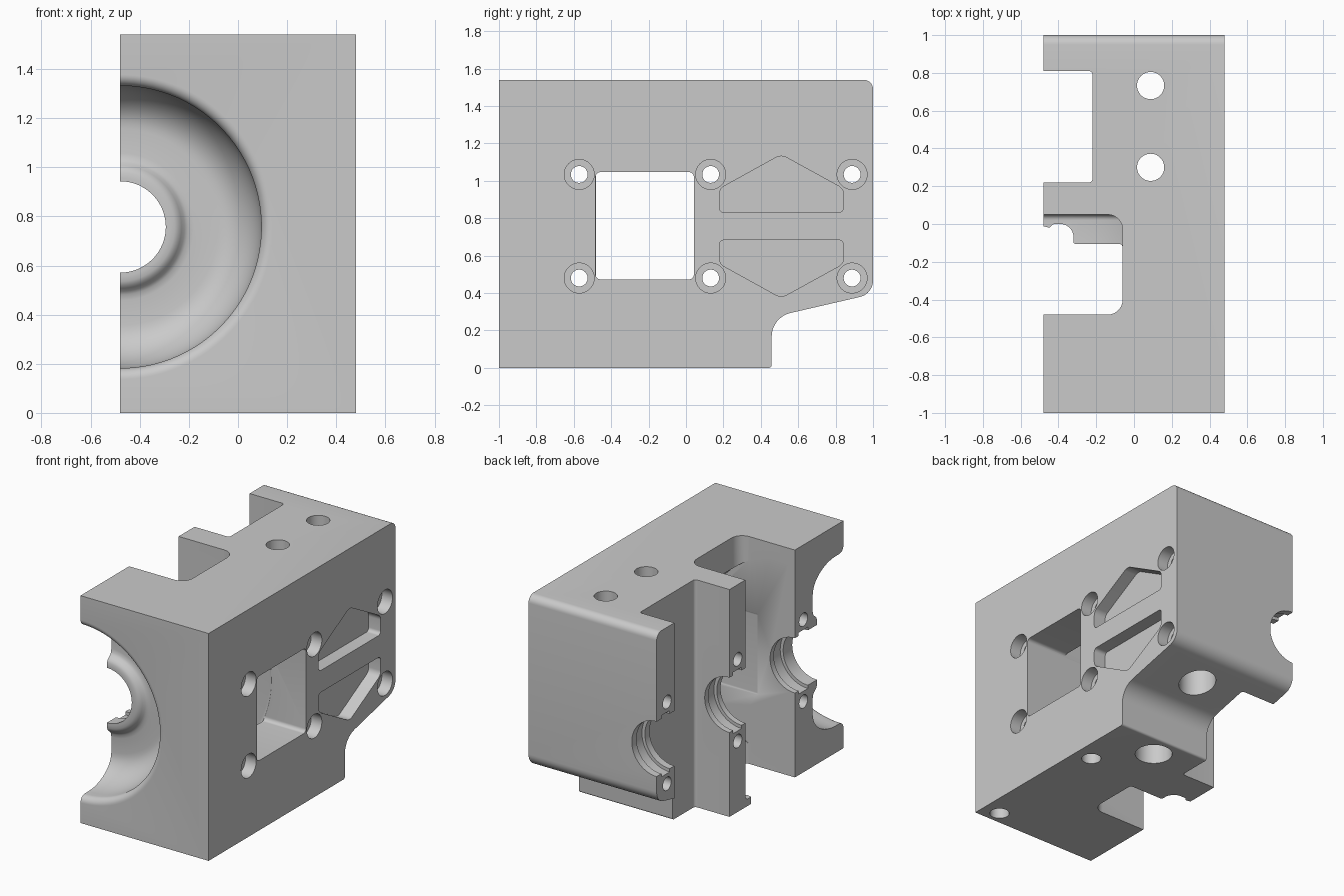
import bpy, bmesh, math
from mathutils import Vector

if "Cube" in bpy.data.objects:
    bpy.data.objects.remove(bpy.data.objects["Cube"])

CX, CZ = -0.48, 0.757      # shaft axis, lying on the split face


def round_poly(corners, seg=8):
    """Corners are (u, v, radius); returns the outline with filleted corners."""
    out = []
    n = len(corners)
    for i, (u, v, r) in enumerate(corners):
        p = Vector((u, v))
        if r == 0:
            out.append(p)
            continue
        a = (Vector(corners[i - 1][:2]) - p).normalized()
        b = (Vector(corners[(i + 1) % n][:2]) - p).normalized()
        half = a.angle(b) / 2
        c = p + (a + b).normalized() * (r / math.sin(half))
        s = p + a * (r / math.tan(half)) - c
        e = p + b * (r / math.tan(half)) - c
        turn = math.atan2(s.x * e.y - s.y * e.x, s.dot(e))
        for k in range(seg + 1):
            t = turn * k / seg
            out.append(c + Vector((s.x * math.cos(t) - s.y * math.sin(t),
                                   s.x * math.sin(t) + s.y * math.cos(t))))
    return out


def circle(u, v, r, n=48):
    return [(u + r * math.cos(2 * math.pi * i / n),
             v + r * math.sin(2 * math.pi * i / n)) for i in range(n)]


def arc(cu, cv, ru, rv, a0, a1, n=8):
    ts = [math.radians(a0 + (a1 - a0) * k / n) for k in range(n + 1)]
    return [(cu + ru * math.cos(t), cv + rv * math.sin(t)) for t in ts]


def finish(name, bm):
    bmesh.ops.recalc_face_normals(bm, faces=bm.faces[:])
    me = bpy.data.meshes.new(name)
    bm.to_mesh(me)
    bm.free()
    ob = bpy.data.objects.new(name, me)
    bpy.context.collection.objects.link(ob)
    return ob


def prism(name, pts, axis, lo, hi):
    """Extrude an outline along x (u=y, v=z) or z (u=x, v=y)."""
    bm = bmesh.new()
    vec = (lambda p, h: (h, p[0], p[1])) if axis == 'x' else (lambda p, h: (p[0], p[1], h))
    a = [bm.verts.new(vec(p, lo)) for p in pts]
    b = [bm.verts.new(vec(p, hi)) for p in pts]
    bm.faces.new(a)
    bm.faces.new(b)
    for i in range(len(a)):
        j = (i + 1) % len(a)
        bm.faces.new((a[i], a[j], b[j], b[i]))
    return finish(name, bm)


def revolve(name, prof, n=96):
    """Spin a (radius, y) profile around the shaft axis, capping both ends."""
    bm = bmesh.new()
    rings = [[bm.verts.new((CX + r * math.cos(2 * math.pi * (i + .5) / n), y,
                            CZ + r * math.sin(2 * math.pi * (i + .5) / n)))
              for i in range(n)] for r, y in prof]
    for p, q in zip(rings, rings[1:]):
        for i in range(n):
            j = (i + 1) % n
            bm.faces.new((p[i], p[j], q[j], q[i]))
    bm.faces.new(rings[0])
    bm.faces.new(rings[-1])
    return finish(name, bm)


# Main block: side outline with stepped, sloped underside at the back
body = prism("housing_half", round_poly([
    (-1, 0, 0), (0.458, 0, 0.015), (0.458, 0.27, 0.13), (1, 0.395, 0.09),
    (1, 1.54, 0.05), (-1, 1.54, 0)]), 'x', -0.48, 0.48)

cutters = []

# Rear slot, front slot at the top, and front slot through the floor ledge
cutters.append(prism("rear_slot", round_poly([
    (-0.7, 0.22, 0), (-0.22, 0.22, 0.02), (-0.22, 0.81, 0.02), (-0.7, 0.81, 0)]), 'z', -0.2, 1.8))
cutters.append(prism("front_slot", round_poly([
    (-0.7, -0.48, 0), (-0.06, -0.48, 0.08), (-0.06, 0.05, 0.08), (-0.7, 0.05, 0)]), 'z', 0.8, 1.8))
cutters.append(prism("ledge_slot", round_poly([
    (-0.7, -0.48, 0), (-0.06, -0.48, 0.08), (-0.06, -0.105, 0.02), (-0.32, -0.105, 0.01),
    (-0.32, 0.0, 0.07), (-0.43, 0.0, 0.02), (-0.445, -0.02, 0.01), (-0.48, -0.012, 0),
    (-0.7, -0.012, 0)]), 'z', -0.2, 0.4))

# Round wheel cavity behind the window
cutters.append(revolve("wheel_cavity", [(0.71, -0.48)] + arc(0.68, 0.02, 0.03, 0.03, 0, 90, 6), 128))

# Front bowl, boss, shaft bore and bearing grooves as one turned profile
turned = [(0.622, -1.1), (0.622, -1.001)] + arc(0.62, -0.955, 0.045, 0.045, 270, 180)
turned += arc(0.40, -0.92, 0.175, 0.25, 0, 90, 12)
turned += [(0.30, -0.67), (0.276, -0.673), (0.262, -0.682), (0.25, -0.697), (0.238, -0.709),
           (0.222, -0.716), (0.2, -0.717), (0.186, -0.717)]
for y0, y1 in ((-0.62, -0.52), (0.09, 0.18), (0.86, 0.95)):
    turned += [(0.186, y0), (0.208, y0), (0.208, y1), (0.186, y1)]
cutters.append(revolve("turned_bore", turned + [(0.186, 1.2)]))

# Side window
cutters.append(prism("side_window", round_poly([
    (-0.483, 0.473, 0.025), (0.042, 0.473, 0.025), (0.042, 1.046, 0.025),
    (-0.483, 1.046, 0.025)]), 'x', -0.2, 0.7))

# Mirrored five-sided pockets on the side
for s in (-1, 1):
    cutters.append(prism("side_pocket", round_poly([
        (0.178, CZ + s * 0.074, 0.025), (0.842, CZ + s * 0.074, 0.025),
        (0.842, CZ + s * 0.2, 0.05), (0.509, CZ + s * 0.383, 0.06),
        (0.178, CZ + s * 0.2, 0.05)]), 'x', 0.39, 0.7))

# Counterbored clamp bolt holes
for y in (-0.571, 0.132, 0.888):
    for z in (CZ - 0.277, CZ + 0.277):
        cutters.append(prism("bolt_hole", circle(y, z, 0.045, 32), 'x', -0.7, 0.7))
        cutters.append(prism("bolt_head", circle(y, z, 0.08), 'x', 0.40, 0.7))

# Vertical through holes, counterbored from below
for y, top in ((0.3, 0.22), (0.733, 0.54)):
    cutters.append(prism("vertical_hole", circle(0.088, y, 0.072), 'z', -0.2, 1.8))
    cutters.append(prism("vertical_hole_seat", circle(0.088, y, 0.118), 'z', -0.2, top))

# Blind mounting holes underneath
for y in (-0.91, 0.0):
    cutters.append(prism("mount_hole", circle(0.355, y, 0.062, 32), 'z', -0.2, 0.3))

# Carve the block
bpy.context.view_layer.objects.active = body
body.select_set(True)
for c in cutters:
    c.hide_render = True
    m = body.modifiers.new("cut", 'BOOLEAN')
    m.operation = 'DIFFERENCE'
    m.solver = 'EXACT'
    m.object = c
    bpy.ops.object.modifier_apply(modifier=m.name)
    bpy.data.objects.remove(c, do_unlink=True)

mat = bpy.data.materials.new("plain grey")
mat.diffuse_color = (0.59, 0.59, 0.59, 1)
mat.use_nodes = True
mat.node_tree.nodes["Principled BSDF"].inputs["Base Color"].default_value = mat.diffuse_color
body.data.materials.clear()
body.data.materials.append(mat)
for p in body.data.polygons:
    p.material_index = 0
bpy.ops.object.shade_smooth_by_angle(angle=math.radians(30))
